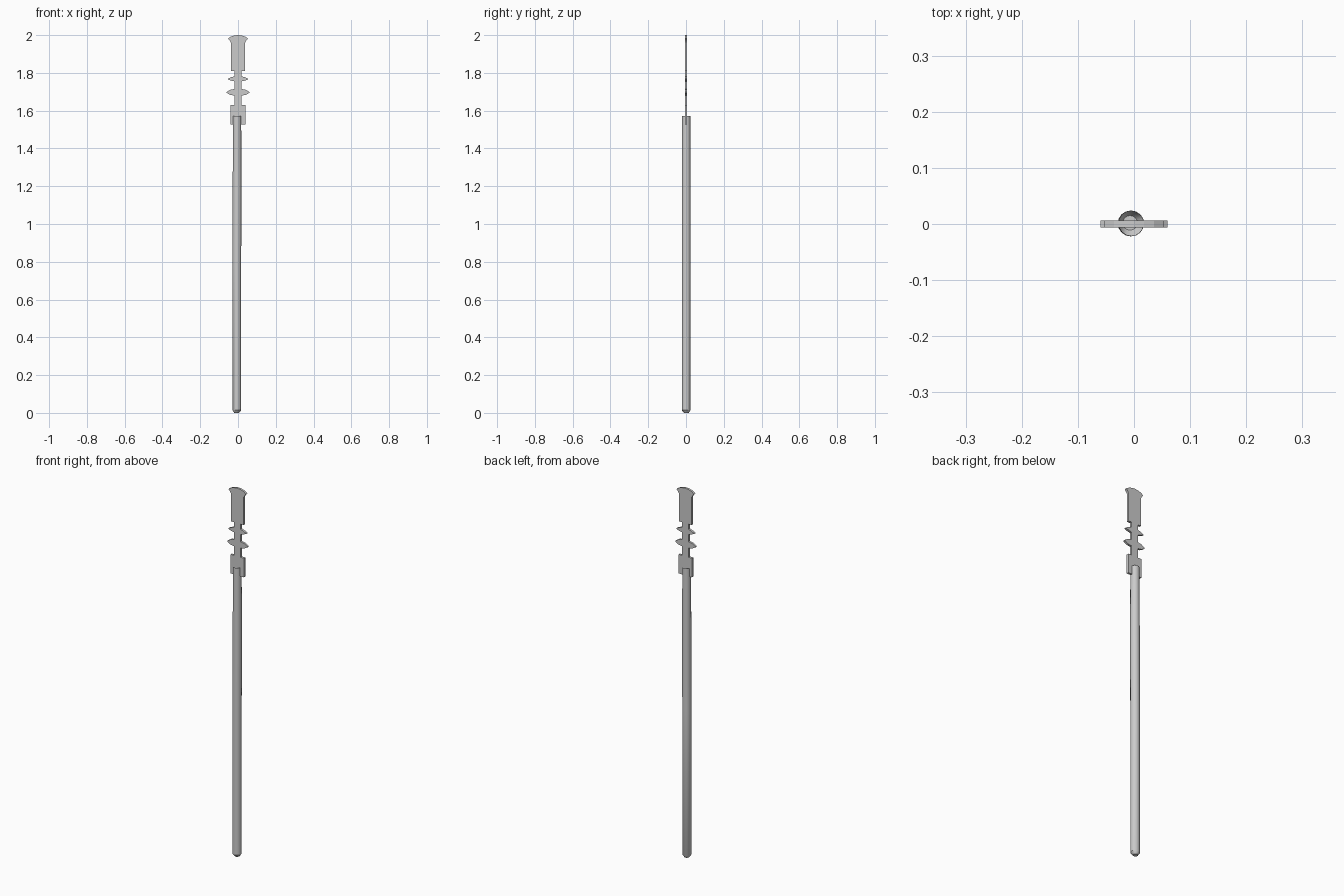
import bpy, bmesh, math

if "Cube" in bpy.data.objects:
    bpy.data.objects.remove(bpy.data.objects["Cube"])


def new_object(name, bm):
    bmesh.ops.recalc_face_normals(bm, faces=bm.faces[:])
    mesh = bpy.data.meshes.new(name)
    bm.to_mesh(mesh)
    bm.free()
    obj = bpy.data.objects.new(name, mesh)
    bpy.context.collection.objects.link(obj)
    return obj


# Flat carved head: right half of the outline, mirrored and extruded
T = 0.006
half = [
    (0.018, 1.998), (0.036, 1.993), (0.053, 1.982), (0.044, 1.972), (0.038, 1.96),
    (0.038, 1.81), (0.019, 1.81),
    (0.019, 1.782), (0.036, 1.777), (0.053, 1.769), (0.053, 1.765), (0.036, 1.759), (0.019, 1.755),
    (0.019, 1.715), (0.040, 1.711), (0.060, 1.699), (0.060, 1.694), (0.040, 1.683), (0.019, 1.680),
    (0.019, 1.63), (0.040, 1.63), (0.040, 1.527),
]
outline = [(0, 2.0)] + half + [(-x, z) for x, z in reversed(half)]
bm = bmesh.new()
face = bm.faces.new([bm.verts.new((x, -T, z)) for x, z in outline])
ext = bmesh.ops.extrude_face_region(bm, geom=[face])
bmesh.ops.translate(bm, vec=(0, 2 * T, 0),
                    verts=[v for v in ext["geom"] if isinstance(v, bmesh.types.BMVert)])
bmesh.ops.triangulate(bm, faces=[f for f in bm.faces if len(f.verts) > 4])
new_object("head_plate", bm)

# Round shaft: open socket at the top, chamfered closed foot
N = 16
rings = [  # centre x, centre y, radius, z
    (-0.007, 0.002, 0.013, 0.0),
    (-0.006, 0.001, 0.023, 0.014),
    (-0.006, 0.001, 0.023, 0.8),
    (-0.005, 0.001, 0.023, 1.2),
    (-0.005, 0.001, 0.022, 1.573),
]
bm = bmesh.new()
loops = [[bm.verts.new((cx + r * math.cos(2 * math.pi * i / N),
                        cy + r * math.sin(2 * math.pi * i / N), z)) for i in range(N)]
         for cx, cy, r, z in rings]
for a, b in zip(loops, loops[1:]):
    for i in range(N):
        j = (i + 1) % N
        bm.faces.new((a[i], a[j], b[j], b[i]))
bm.faces.new(loops[0][::-1])
shaft = new_object("shaft", bm)
bpy.context.view_layer.objects.active = shaft
shaft.select_set(True)
bpy.ops.object.shade_smooth_by_angle(angle=math.radians(35))
